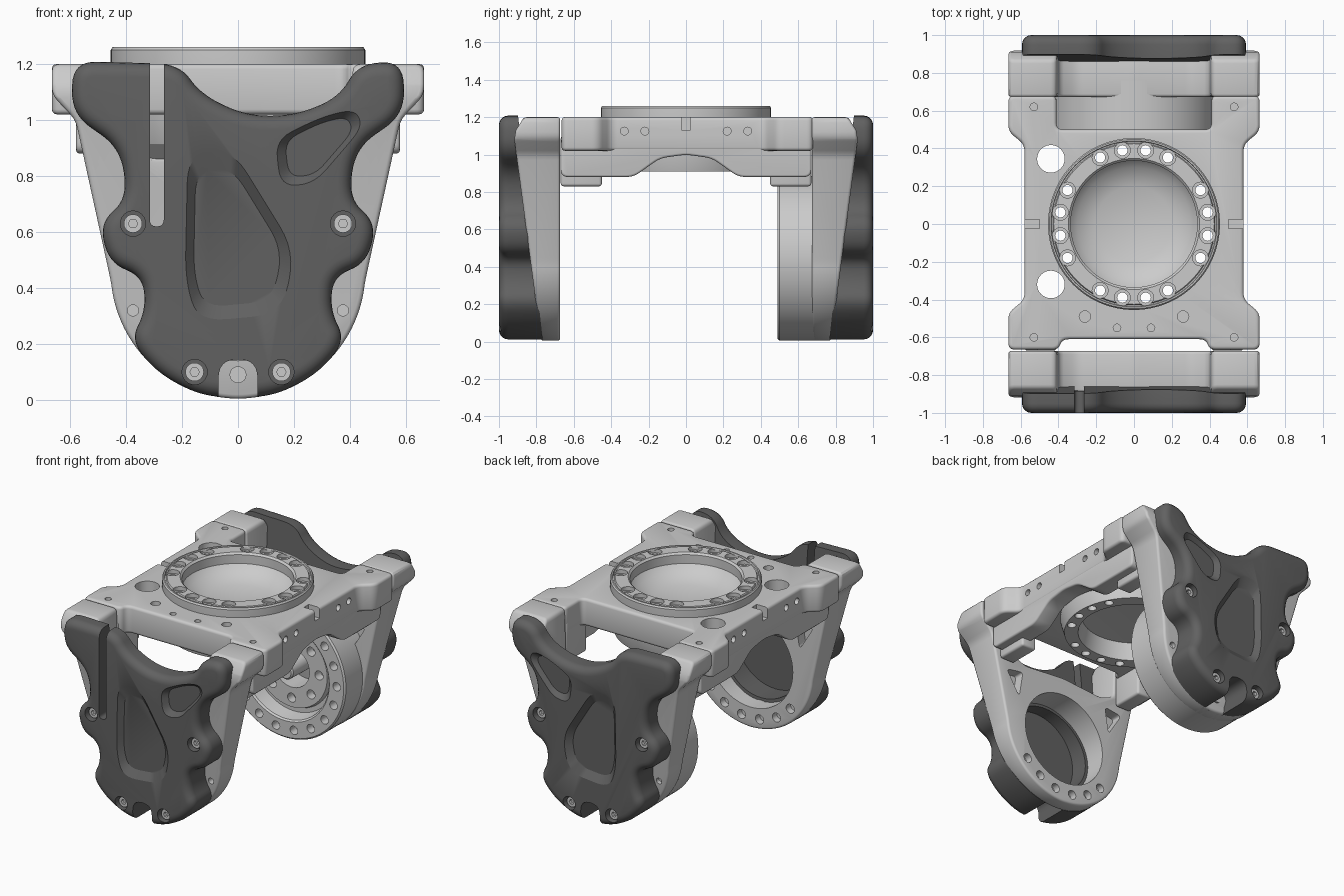
import bpy, bmesh, math
from mathutils import Vector, Matrix

if "Cube" in bpy.data.objects:
    bpy.data.objects.remove(bpy.data.objects["Cube"])

dark = bpy.data.materials.new("dark_grey")
dark.diffuse_color = (0.12, 0.12, 0.12, 1)
dark.use_nodes = True
dark.node_tree.nodes["Principled BSDF"].inputs["Base Color"].default_value = dark.diffuse_color


def place(axis, u, v, t):
    return {'X': (t, u, v), 'Y': (u, t, v), 'Z': (u, v, t)}[axis]


def circle(cx, cy, r, n=24):
    return [(cx + r * math.cos(2 * math.pi * i / n), cy + r * math.sin(2 * math.pi * i / n)) for i in range(n)]


def rect(x0, y0, x1, y1):
    return [(x0, y0), (x1, y0), (x1, y1), (x0, y1)]


def mirrored(half):
    return half + [(-x, y) for x, y in reversed(half)]


def fillet(pts, r, n=6):
    """Round every corner of a closed outline."""
    out = []
    for i, p in enumerate(pts):
        p, a, b = Vector(p), Vector(pts[i - 1]), Vector(pts[(i + 1) % len(pts)])
        s = p + (a - p).normalized() * min(r, 0.47 * (a - p).length)
        e = p + (b - p).normalized() * min(r, 0.47 * (b - p).length)
        for k in range(n + 1):
            t = k / n
            out.append(tuple(s * (1 - t) ** 2 + p * 2 * t * (1 - t) + e * t * t))
    return out


def loft(bm, rings):
    """Skin a list of vertex rings and cap both ends."""
    vs = [[bm.verts.new(p) for p in r] for r in rings]
    n = len(vs[0])
    for a, b in zip(vs, vs[1:]):
        for i in range(n):
            bm.faces.new((a[i], a[(i + 1) % n], b[(i + 1) % n], b[i]))
    bm.faces.new(vs[0])
    bm.faces.new(vs[-1])


def prism(bm, pts, axis, t0, t1, taper=1.0):
    cx, cy = (sum(p[k] for p in pts) / len(pts) for k in (0, 1))
    loft(bm, [[place(axis, u, v, t0) for u, v in pts],
              [place(axis, cx + (u - cx) * taper, cy + (v - cy) * taper, t1) for u, v in pts]])


def make(name, bm, mat=None):
    bmesh.ops.recalc_face_normals(bm, faces=bm.faces)
    me = bpy.data.meshes.new(name)
    bm.to_mesh(me)
    bm.free()
    o = bpy.data.objects.new(name, me)
    bpy.context.collection.objects.link(o)
    if mat:
        me.materials.append(mat)
    return o


def solid(name, *prisms, mat=None):
    bm = bmesh.new()
    for p in prisms:
        prism(bm, *p)
    return make(name, bm, mat)


def apply(o, m):
    bpy.context.view_layer.objects.active = o
    bpy.ops.object.modifier_apply(modifier=m.name)


def cut(o, *prisms):
    c = solid("cutter", *prisms)
    c.hide_render = True
    m = o.modifiers.new("cut", 'BOOLEAN')
    m.operation, m.solver, m.object = 'DIFFERENCE', 'EXACT', c
    apply(o, m)
    bpy.data.objects.remove(c)


def bevel(o, w):
    m = o.modifiers.new("bevel", 'BEVEL')
    m.width, m.segments, m.angle_limit = w, 3, math.radians(40)
    apply(o, m)


def flip(o):
    """Move a part built for the front to the back."""
    o.data.transform(Matrix.Scale(-1, 4, (0, 1, 0)))
    o.data.flip_normals()


def lathe(name, prof, axis, cu, cv, n=64):
    bm = bmesh.new()
    vs = [bm.verts.new(place(axis, cu + r, cv, t)) for r, t in prof]
    es = [bm.edges.new((vs[i], vs[(i + 1) % len(vs)])) for i in range(len(vs))]
    bmesh.ops.spin(bm, geom=vs + es, cent=place(axis, cu, cv, 0), axis=place(axis, 0, 0, 1),
                   angle=2 * math.pi, steps=n, use_merge=True)
    bmesh.ops.remove_doubles(bm, verts=bm.verts, dist=1e-5)
    bad = [f for f in bm.faces if f.calc_area() < 1e-9]
    bmesh.ops.delete(bm, geom=bad, context='FACES')
    loose = [e for e in bm.edges if not e.link_faces]
    bmesh.ops.delete(bm, geom=loose, context='EDGES')
    return make(name, bm)


def polar(r, deg, cv=0.0):
    return r * math.cos(math.radians(deg)), cv + r * math.sin(math.radians(deg))


# Top plate
half = [(0.38, -0.61), (0.40, -0.665), (0.665, -0.665), (0.665, -0.47), (0.58, -0.40), (0.58, 0.42),
        (0.665, 0.49), (0.665, 0.68), (0.41, 0.68), (0.41, 0.50)]
plate = solid("top_plate", (fillet(mirrored(half), 0.035), 'Z', 1.02, 1.2))
bevel(plate, 0.018)
big = [(circle(-0.44, y, 0.073, 32), 'Z', 0.7, 1.3) for y in (0.345, -0.32)]
holes = [(circle(s * x, y, r), 'Z', 1.1, 1.3) for s in (-1, 1) for x, y, r in
         ((0.53, 0.62, 0.02), (0.53, -0.6, 0.02), (0.26, -0.49, 0.03), (0.09, -0.55, 0.02))]
sides = [(circle(y, 1.125, 0.021), 'X', s * 0.54, s * 0.62) for s in (-1, 1) for y in (-0.33, -0.22, 0.22, 0.33)]
cut(plate, (circle(0, 0, 0.45, 64), 'Z', 0.9, 1.3))
cut(plate, *big, *holes, *sides, *[(rect(-0.025, 1.13, 0.025, 1.3), 'X', s * 0.5, s * 0.7) for s in (-1, 1)])

# Arched side walls and end blocks under the plate
wall = fillet([(-0.67, 1.1), (-0.67, 0.88), (-0.28, 0.88), (-0.14, 0.98), (0, 1.0), (0.14, 0.98),
               (0.28, 0.88), (0.67, 0.88), (0.67, 1.1)], 0.04)
for s, n in ((-1, "left"), (1, "right")):
    w = solid(n + "_side_wall", (wall, 'X', s * 0.45, s * 0.578))
    bevel(w, 0.012)
    if s < 0:
        cut(w, *big)
    for y in (-0.56, 0.56):
        b = solid(n + "_end_block", (rect(s * 0.41, y - 0.11, s * 0.52, y + 0.11), 'Z', 0.83, 1.1))
        bevel(b, 0.015)

# Raised bolt ring with dished floor
ring = lathe("top_ring", [(0, 1.10), (0.2, 1.11), (0.3, 1.15), (0.335, 1.19), (0.335, 1.248), (0.347, 1.26),
                          (0.425, 1.26), (0.43, 1.25), (0.437, 1.25), (0.44, 1.26), (0.448, 1.26), (0.455, 1.25),
                          (0.455, 1.0), (0.43, 0.91), (0.345, 0.91), (0.32, 1.02), (0, 1.04)], 'Z', 0, 0, 96)
bolts = [polar(0.395, q + d) for q in (0, 90, 180, 270) for d in (-27, -9, 9, 27)]
cut(ring, *[(circle(x, y, 0.027), 'Z', 0.8, 1.4) for x, y in bolts])
cut(ring, *[(circle(x, y, 0.042), 'Z', 1.235, 1.4) for x, y in bolts])

# Shared outlines for legs and covers
arc = [polar(0.455, -5 - 5 * i, 0.46) for i in range(17)]
leg_half = [(0.30, 0.86), (0.40, 0.90), (0.41, 1.2), (0.665, 1.2), (0.665, 1.09), (0.58, 1.0)] + arc
leg_out = fillet([(0.0, 0.885)] + leg_half + [(0, 0.004)] + [(-x, z) for x, z in reversed(leg_half)], 0.03, 3)
side = [(0.59, 1.21), (0.595, 1.02), (0.42, 0.90), (0.395, 0.72), (0.495, 0.63), (0.46, 0.49), (0.34, 0.44),
        (0.33, 0.32), (0.385, 0.21), (0.28, 0.09), (0.12, 0.01)]
dip = [(-0.21, 1.2), (-0.13, 1.09), (0.03, 1.015), (0.2, 1.015), (0.36, 1.08), (0.43, 1.2)]
cover_out = fillet(dip + side + [(-x, z) for x, z in reversed(side)], 0.085, 8)
dish = fillet([(-0.19, 0.90), (-0.02, 0.92), (0.22, 0.53), (0.17, 0.29), (-0.15, 0.26), (-0.2, 0.42)], 0.11)
drop = fillet([(0.12, 0.93), (0.14, 0.75), (0.27, 0.76), (0.46, 0.98), (0.43, 1.05), (0.3, 1.02)], 0.07)
screws = [(-0.375, 0.63), (0.375, 0.63), (-0.155, 0.1), (0.155, 0.1)]


def cover_mesh(name):
    clean = [Vector(p) for i, p in enumerate(cover_out)
             if (Vector(p) - Vector(cover_out[i - 1])).length > 1e-4]
    n = len(clean)
    nor = []
    for i in range(n):
        d = (clean[(i + 1) % n] - clean[i - 1]).normalized()
        nor.append(Vector((-d.y, d.x)))
    area = sum(clean[i - 1].x * clean[i].y - clean[i].x * clean[i - 1].y for i in range(n))
    sgn = 1 if area > 0 else -1
    rings = [[(p.x, -(0.765 + 0.11 * p.y), p.y) for p in clean]]
    r = 0.05
    for k in range(6):
        a = math.pi / 2 * k / 5
        q = [p + v * sgn * r * (1 - math.cos(a)) for p, v in zip(clean, nor)]
        rings.append([(p.x, -1 + r * (1 - math.sin(a)), p.y) for p in q])
    bm = bmesh.new()
    loft(bm, rings)
    return make(name, bm, dark)


for end in ("front", "back"):
    parts = []
    # Tapered leg with bore and bolt pockets
    leg = solid(end + "_leg", (leg_out, 'Y', -0.673, -1.0))
    cut(leg, ([(-0.76, -0.2), (-0.775, 0), (-0.918, 1.08), (-0.91, 1.13), (-0.86, 1.21), (-0.86, 1.4),
               (-1.2, 1.4), (-1.2, -0.2)], 'X', -1, 1))
    bevel(leg, 0.015)
    cut(leg, (circle(0, 0.45, 0.31, 64), 'Y', -0.5, -1.1))
    pockets = [(circle(*polar(0.38, a, 0.45), 0.03), 'Y', -0.6, -0.72) for a in range(-140, -39, 10) if a % 20 == 0]
    pockets += [(fillet([(s * 0.36, 0.62), (s * 0.46, 0.78), (s * 0.33, 0.80)], 0.03), 'Y', -0.6, -0.74)
                for s in (-1, 1)]
    pockets += [(circle(s * 0.375, 0.32, 0.02), 'Y', -0.77, -0.9) for s in (-1, 1)]
    cut(leg, *pockets)
    parts.append(leg)
    # Dark scalloped cover
    cov = cover_mesh(end + "_cover")
    cuts = [(dish, 'Y', -1.012, -0.968, 0.76), (drop, 'Y', -1.012, -0.97, 0.72)]
    cuts += [(circle(x, z, 0.045), 'Y', -1.1, -0.95) for x, z in screws]
    cuts.append((fillet(rect(-0.07, -0.1, 0.07, 0.145), 0.07), 'Y', -1.1, -0.6))
    if end == "front":
        cuts.append((fillet(rect(-0.315, 0.62, -0.265, 1.3), 0.025), 'Y', -1.1, -0.6))
    cut(cov, *cuts)
    cut(cov, (circle(0, 0.45, 0.29, 64), 'Y', -0.5, -0.935))
    parts.append(cov)
    # Screw heads
    for x, z in screws:
        h = solid(end + "_screw", (circle(x, z, 0.033), 'Y', -0.94, -0.975))
        cut(h, (circle(x, z, 0.017, 6), 'Y', -0.955, -1.1))
        parts.append(h)
    parts.append(solid(end + "_pin", (circle(0, 0.09, 0.03), 'Y', -0.72, -0.80)))
    if end == "back":
        # Drive drum facing inward, with bolt circles and a shaft
        drum = lathe("drive_drum", [(0.13, -0.80), (0.13, -0.56), (0.26, -0.56), (0.27, -0.59), (0.30, -0.59),
                                    (0.315, -0.50), (0.325, -0.49), (0.43, -0.49), (0.44, -0.50), (0.44, -0.76),
                                    (0.36, -0.80)], 'Y', 0, 0.445, 72)
        cut(drum, *[(circle(*polar(0.378, a * 20, 0.445), 0.028, 16), 'Y', -0.4, -0.55) for a in range(18)],
            *[(circle(*polar(0.2, a * 45, 0.445), 0.03, 16), 'Y', -0.4, -0.62) for a in range(8)])
        hub = lathe("drive_shaft", [(0, -0.86), (0.16, -0.86), (0.16, -0.72), (0.06, -0.70), (0.055, -0.50),
                                    (0.045, -0.49), (0, -0.49)], 'Y', 0, 0.445, 32)
        parts += [drum, hub]
        for o in parts:
            flip(o)

# Smooth shading with sharp edges kept
for o in bpy.context.scene.objects:
    bpy.ops.object.select_all(action='DESELECT')
    o.select_set(True)
    bpy.context.view_layer.objects.active = o
    bpy.ops.object.shade_smooth_by_angle(angle=math.radians(32))
